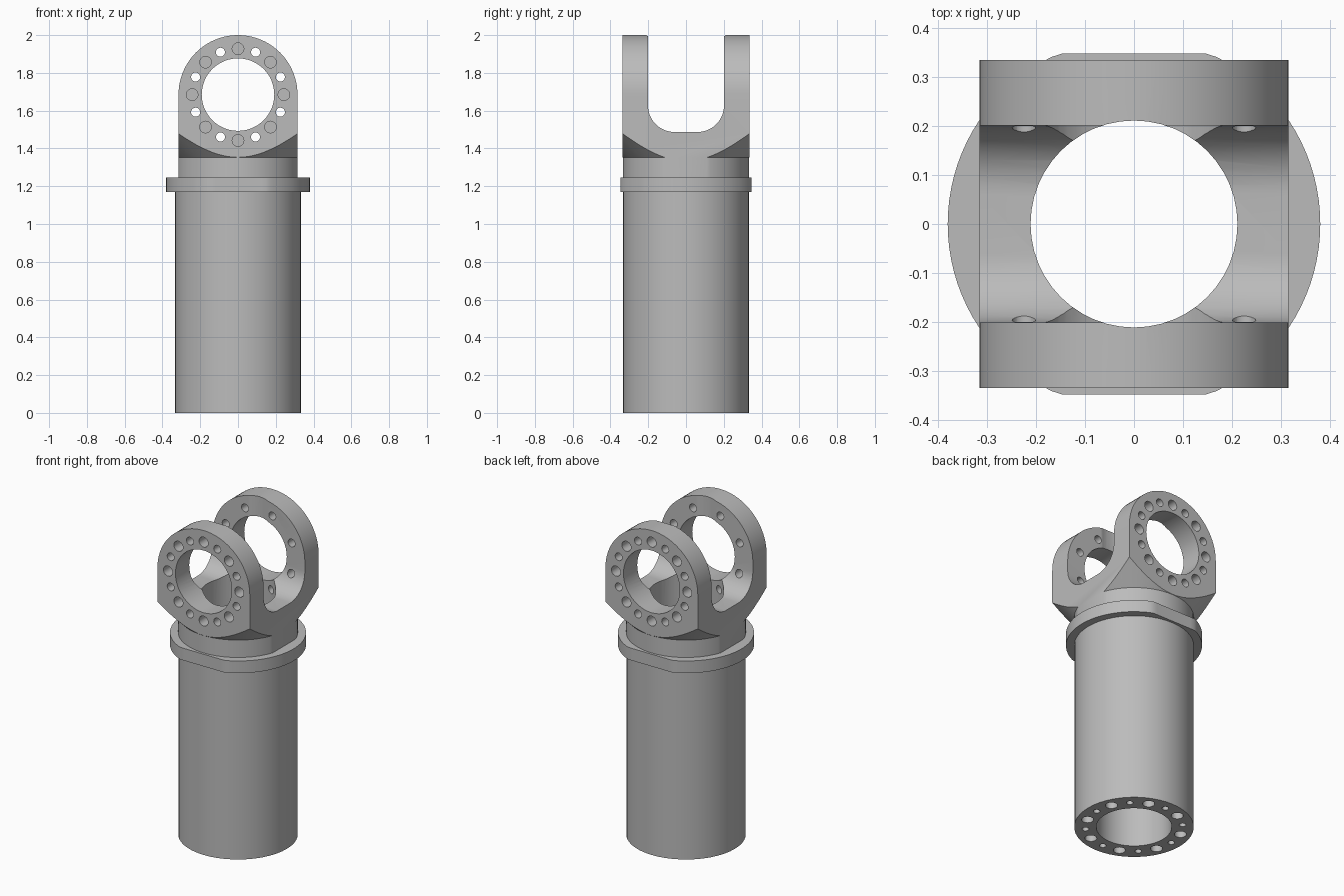
import bpy, bmesh, math
from math import sin, cos, pi, radians

old = bpy.data.objects.get("Cube")
if old:
    bpy.data.objects.remove(old, do_unlink=True)

# One plain metal colour
metal = bpy.data.materials.new("grey_metal")
metal.use_nodes = True
GREY = (0.5, 0.5, 0.5, 1)
metal.diffuse_color = GREY
metal.node_tree.nodes["Principled BSDF"].inputs["Base Color"].default_value = GREY

# How an outline point (u, v) at height w along an axis maps to space
PLACE = {
    "x": lambda u, v, w: (w, u, v),
    "y": lambda u, v, w: (u, w, v),
    "z": lambda u, v, w: (u, v, w),
}


def arc(cx, cy, r, start=0, end=360, n=48):
    """Points on an arc; a full circle leaves out the repeated end."""
    count = n if end - start == 360 else n + 1
    steps = [radians(start + (end - start) * i / n) for i in range(count)]
    return [(cx + r * cos(a), cy + r * sin(a)) for a in steps]


def add_stack(bm, rings, axis):
    """Skin a stack of (outline, height) rings into a closed solid."""
    loops = [[bm.verts.new(PLACE[axis](u, v, w)) for u, v in pts] for pts, w in rings]
    for low, high in zip(loops, loops[1:]):
        n = len(low)
        for i in range(n):
            j = (i + 1) % n
            bm.faces.new((low[i], low[j], high[j], high[i]))
    bm.faces.new(loops[0])
    bm.faces.new(loops[-1])


def solid(name, stacks, axis):
    bm = bmesh.new()
    for rings in stacks:
        add_stack(bm, rings, axis)
    bmesh.ops.recalc_face_normals(bm, faces=bm.faces)
    mesh = bpy.data.meshes.new(name)
    bm.to_mesh(mesh)
    bm.free()
    mesh.materials.append(metal)
    obj = bpy.data.objects.new(name, mesh)
    bpy.context.collection.objects.link(obj)
    return obj


def prism(outline, a, b):
    return [(outline, a), (outline, b)]


def activate(obj):
    bpy.ops.object.select_all(action="DESELECT")
    obj.select_set(True)
    bpy.context.view_layer.objects.active = obj


def carve(obj, tool, operation="DIFFERENCE"):
    """Apply a boolean and throw the tool away."""
    mod = obj.modifiers.new("carve", "BOOLEAN")
    mod.operation = operation
    mod.solver = "EXACT"
    mod.object = tool
    activate(obj)
    bpy.ops.object.modifier_apply(modifier=mod.name)
    bpy.data.objects.remove(tool, do_unlink=True)


def bore(obj):
    carve(obj, solid("bore_tool", [prism(arc(0, 0, BORE), -0.2, 2.3)], "z"))


def finish(obj):
    activate(obj)
    bpy.ops.object.shade_smooth_by_angle(angle=radians(30))


BORE, TUBE = 0.211, 0.334
FLANGE_LOW, FLANGE_TOP = 1.17, 1.245
EYE_Z, EYE_R, HALF_Y = 1.685, 0.315, 0.335
RING = 0.243

# Main tube, with alternating bolt and pin holes in its end
tube = solid("tube", [prism(arc(0, 0, TUBE), 0, FLANGE_LOW)], "z")
bore(tube)
end_holes = []
for i in range(16):
    a = i * pi / 8
    r = 0.034 if i % 2 else 0.019
    outline = arc(0.272 * cos(a), 0.272 * sin(a), r, n=20)
    end_holes.append(prism(outline, -0.1, 0.2))
carve(tube, solid("end_hole_tool", end_holes, "z"))
finish(tube)

# Flange with flats at front and back
flat = 0.348
rim = [(x, max(-flat, min(flat, y))) for x, y in arc(0, 0, 0.38, n=96)]
flange = solid("flange", [prism(rim, FLANGE_LOW, FLANGE_TOP)], "z")
bore(flange)
finish(flange)

# Fork blank: arched block trimmed by the neck and its flaring cone
arch = arc(0, EYE_Z, EYE_R, 0, 180, 40) + [(-EYE_R, 1.1), (EYE_R, 1.1)]
fork = solid("fork", [prism(arch, -HALF_Y, HALF_Y)], "y")
flare = [(TUBE, FLANGE_TOP), (TUBE, 1.352), (0.534, 1.552), (0.534, 2.2)]
neck = solid("neck_tool", [[(arc(0, 0, r, n=64), z) for r, z in flare]], "z")
carve(fork, neck, "INTERSECT")

# Slot between the arms, with rounded lower corners
gap, floor, fillet = 0.201, 1.487, 0.14
slot = [(-gap, 2.2)]
slot += arc(fillet - gap, floor + fillet, fillet, 180, 270, 12)
slot += arc(gap - fillet, floor + fillet, fillet, 270, 359.9, 12)
slot += [(gap, 2.2)]
carve(fork, solid("slot_tool", [prism(slot, -1, 1)], "x"))
bore(fork)

# Cross bore through both arms
carve(fork, solid("eye_tool", [prism(arc(0, EYE_Z, 0.192), -1, 1)], "y"))

# Ring of holes: blind ones alternate with through ones
ring_holes = []
for i in range(16):
    a = i * pi / 8
    cx, cz = RING * cos(a), EYE_Z + RING * sin(a)
    if i % 2:
        ring_holes.append(prism(arc(cx, cz, 0.024, n=20), -1, 1))
    else:
        outline = arc(cx, cz, 0.031, n=20)
        for side in (-1, 1):
            ring_holes.append(prism(outline, side * 0.25, side * 0.5))
carve(fork, solid("ring_hole_tool", ring_holes, "y"))
finish(fork)
